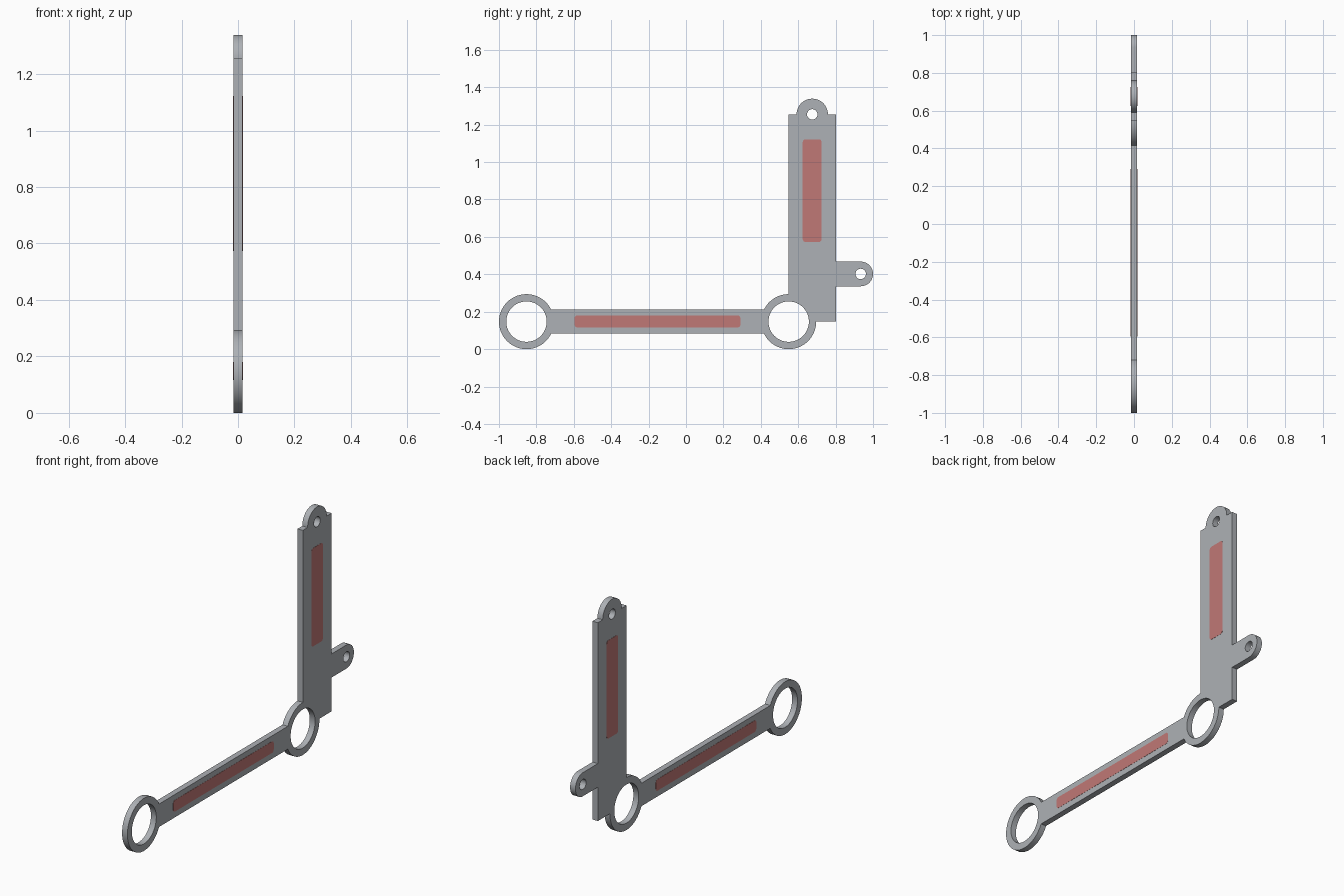
import bpy, bmesh, math

if "Cube" in bpy.data.objects:
    bpy.data.objects.remove(bpy.data.objects["Cube"])

HALF = 0.0165                     # half thickness of the flat bracket
RING_R, BORE_R = 0.147, 0.108     # large eyes
BAR_H = 0.064                     # half height of the horizontal bar
LEFT, RIGHT = (-0.853, 0.147), (0.549, 0.147)
SIDE, TOP = (0.934, 0.402), (0.675, 1.255)


def material(name, color):
    m = bpy.data.materials.new(name)
    m.diffuse_color = (*color, 1)
    m.use_nodes = True
    m.node_tree.nodes["Principled BSDF"].inputs["Base Color"].default_value = m.diffuse_color
    return m


GREY = material("steel grey", (0.42, 0.44, 0.465))
RED = material("muted red", (0.53, 0.19, 0.18))


def arc(c, r, a0, a1, n):
    return [(c[0] + r * math.cos(a0 + (a1 - a0) * i / n),
             c[1] + r * math.sin(a0 + (a1 - a0) * i / n)) for i in range(n + 1)]


def circle(c, r, n):
    return arc(c, r, 0, 2 * math.pi, n)[:-1]


def plate(name, loops, half, x, mat):
    """Extrude closed (y, z) loops along x; inner loops become holes."""
    cu = bpy.data.curves.new(name, 'CURVE')
    cu.dimensions, cu.fill_mode, cu.extrude = '2D', 'BOTH', half
    for loop in loops:
        s = cu.splines.new('POLY')
        s.points.add(len(loop) - 1)
        for p, (y, z) in zip(s.points, loop):
            p.co = (y, z, 0, 1)
        s.use_cyclic_u = True
    ob = bpy.data.objects.new(name, cu)
    bpy.context.collection.objects.link(ob)
    ob.rotation_euler = (math.pi / 2, 0, math.pi / 2)
    ob.location.x = x
    bpy.ops.object.select_all(action='DESELECT')
    ob.select_set(True)
    bpy.context.view_layer.objects.active = ob
    bpy.ops.object.convert(target='MESH')
    ob = bpy.context.object
    bm = bmesh.new()
    bm.from_mesh(ob.data)
    bmesh.ops.remove_doubles(bm, verts=bm.verts, dist=1e-5)
    bmesh.ops.recalc_face_normals(bm, faces=bm.faces)
    bm.to_mesh(ob.data)
    bm.free()
    ob.data.materials.clear()
    ob.data.materials.append(mat)
    bpy.ops.object.shade_smooth_by_angle(angle=math.radians(30))
    return ob


def rounded_rect(y0, y1, z0, z1, r):
    q = math.pi / 2
    corners = [(y1 - r, z1 - r), (y0 + r, z1 - r), (y0 + r, z0 + r), (y1 - r, z0 + r)]
    return [p for i, c in enumerate(corners) for p in arc(c, r, i * q, (i + 1) * q, 4)]


# Bracket outline, counter-clockwise from the left eye
pi = math.pi
a = math.asin(BAR_H / RING_R)
outline = (
    arc(LEFT, RING_R, a, 2 * pi - a, 56)            # left eye
    + arc(RIGHT, RING_R, pi + a, 2 * pi, 28)        # lower half of right eye
    + [(0.802, 0.147), (0.802, SIDE[1] - 0.066)]    # foot of the upright
    + arc(SIDE, 0.066, -pi / 2, pi / 2, 24)         # side lug
    + [(0.802, SIDE[1] + 0.066), (0.802, TOP[1])]
    + arc(TOP, 0.084, 0, pi, 28)                    # top lug
    + [(0.549, TOP[1])]
    + arc(RIGHT, RING_R, pi / 2, pi - a, 12)        # upper left of right eye
)
holes = [circle(LEFT, BORE_R, 64), circle(RIGHT, BORE_R, 64),
         circle(SIDE, 0.028, 32), circle(TOP, 0.028, 32)]
plate("bracket_body", [outline] + holes, HALF, 0, GREY)

# Thin red panels on both faces of the bar and the upright
for side, sx in (("right", 1), ("left", -1)):
    x = sx * HALF
    plate("bar_panel_" + side, [rounded_rect(-0.596, 0.291, 0.116, 0.180, 0.015)], 0.001, x, RED)
    plate("upright_panel_" + side, [rounded_rect(0.624, 0.725, 0.573, 1.122, 0.015)], 0.001, x, RED)
